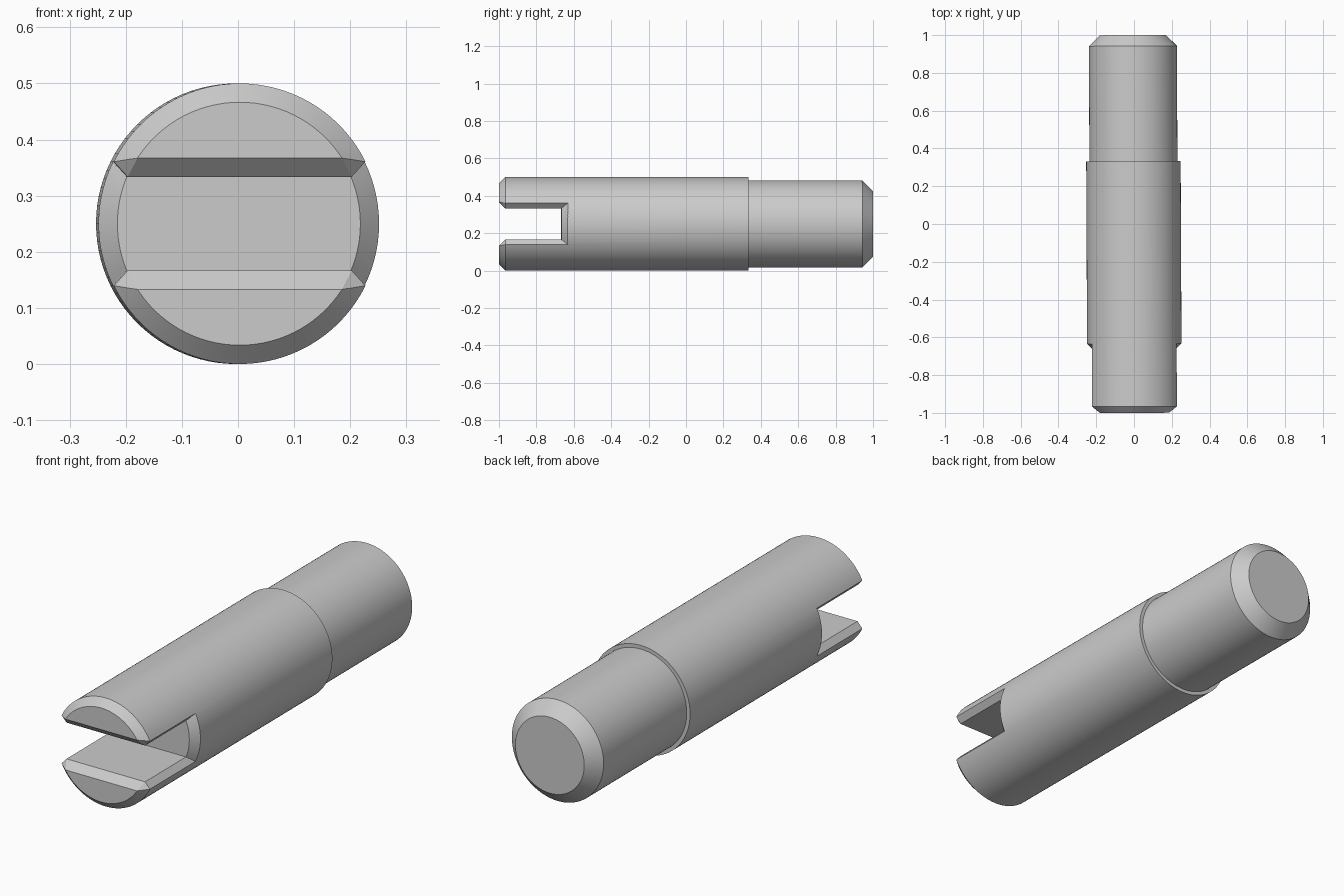
import bpy, bmesh, math
from mathutils import Vector

cube = bpy.data.objects.get("Cube")
if cube:
    bpy.data.objects.remove(cube, do_unlink=True)

R, C = 0.25, 0.0335            # shaft radius, chamfer size
HALF, FLOOR = 0.0835, -0.667   # slot half height, slot floor
RIN = R - C
SEG = 96


def make_object(name, bm):
    bmesh.ops.remove_doubles(bm, verts=bm.verts, dist=1e-6)
    bmesh.ops.recalc_face_normals(bm, faces=bm.faces)
    mesh = bpy.data.meshes.new(name)
    bm.to_mesh(mesh)
    bm.free()
    obj = bpy.data.objects.new(name, mesh)
    bpy.context.collection.objects.link(obj)
    return obj


def loft(name, sections):
    """Bridge equal closed loops and cap both ends."""
    bm = bmesh.new()
    rings = [[bm.verts.new(p) for p in s] for s in sections]
    n = len(rings[0])
    for a, b in zip(rings, rings[1:]):
        for i in range(n):
            j = (i + 1) % n
            bm.faces.new((a[i], a[j], b[j], b[i]))
    for ring in (rings[0], rings[-1]):
        bm.faces.new(ring)
    return make_object(name, bm)


# Stepped shaft, turned around the y axis
profile = [(-1, RIN), (C - 1, R), (0.333, R), (0.333, 0.233), (0.942, 0.233), (1, 0.175)]
angles = [2 * math.pi * i / SEG for i in range(SEG)]
shaft = loft("slotted_shaft", [[(r * math.cos(a), y, r * math.sin(a)) for a in angles]
                               for y, r in profile])


# Slot cutter: straight middle, flared 45 degrees where it leaves the shaft
def slot_section(t):
    d = 2 * C
    zi, zo = t * HALF, t * (HALF + 0.8 * d)
    xi = math.sqrt(RIN ** 2 - zi ** 2)
    xo = math.sqrt((RIN + d) ** 2 - zo ** 2)
    path = [(-xo, FLOOR + d, zo), (-xi, FLOOR, zi), (xi, FLOOR, zi), (xo, FLOOR + d, zo)]
    return path + [(x, -1.1, z) for x, y, z in reversed(path)]


bm = bmesh.new()
STEPS = 14
rings = [[bm.verts.new(p) for p in slot_section(2 * i / STEPS - 1)] for i in range(STEPS + 1)]
for a, b in zip(rings, rings[1:]):
    for i in range(8):
        j = (i + 1) % 8
        bm.faces.new((a[i], a[j], b[j], b[i]))
for ring in (rings[0], rings[-1]):
    for i in range(3):
        bm.faces.new((ring[i], ring[i + 1], ring[6 - i], ring[7 - i]))
cutters = [make_object("slot_cutter", bm)]

# Lead-in chamfer at the slot mouth
mouth = [(-1.05, HALF + C + 0.05), (C - 0.95, HALF - 0.05)]
mouth += [(y, -z) for y, z in reversed(mouth)]
cutters.append(loft("mouth_cutter", [[(x, y, z) for y, z in mouth] for x in (-0.4, 0.4)]))

# Small corner facets where three chamfers meet on each prong
half_out = HALF + 0.8 * C
for sx in (-1, 1):
    for sz in (-1, 1):
        corner = [Vector((sx * math.sqrt(r * r - h * h), y, sz * h)) for r, y, h in
                  ((RIN, -1, HALF + C), (RIN, C - 1, HALF), (R, C - 1, half_out))]
        mid = sum(corner, Vector()) / 3
        normal = (corner[1] - corner[0]).cross(corner[2] - corner[0]).normalized()
        if normal.dot(Vector((sx, -1, -sz))) < 0:
            normal.negate()
        bm = bmesh.new()
        tri = [bm.verts.new(mid + (p - mid) * 1.6) for p in corner]
        tip = bm.verts.new(mid + normal * 0.06)
        bm.faces.new(tri)
        for i in range(3):
            bm.faces.new((tri[i], tri[(i + 1) % 3], tip))
        cutters.append(make_object("corner_cutter", bm))

# Cut the slot and drop the helpers
bpy.context.view_layer.objects.active = shaft
shaft.select_set(True)
for cutter in cutters:
    cutter.hide_render = True
    mod = shaft.modifiers.new("cut", 'BOOLEAN')
    mod.operation, mod.solver, mod.object = 'DIFFERENCE', 'EXACT', cutter
    bpy.ops.object.modifier_apply(modifier=mod.name)
    bpy.data.objects.remove(cutter, do_unlink=True)

# Plain grey metal
grey = bpy.data.materials.new("plain_grey")
grey.use_nodes = True
colour = (0.6, 0.6, 0.6, 1)
grey.diffuse_color = colour
grey.node_tree.nodes["Principled BSDF"].inputs["Base Color"].default_value = colour
shaft.data.materials.clear()
shaft.data.materials.append(grey)
for face in shaft.data.polygons:
    face.material_index = 0

# Smooth barrel, crisp chamfer edges, resting on the ground with a slight yaw
bpy.ops.object.shade_smooth_by_angle(angle=math.radians(25))
shaft.location = (-0.0015, 0, R)
shaft.rotation_euler = (0, 0, 0.0046)
